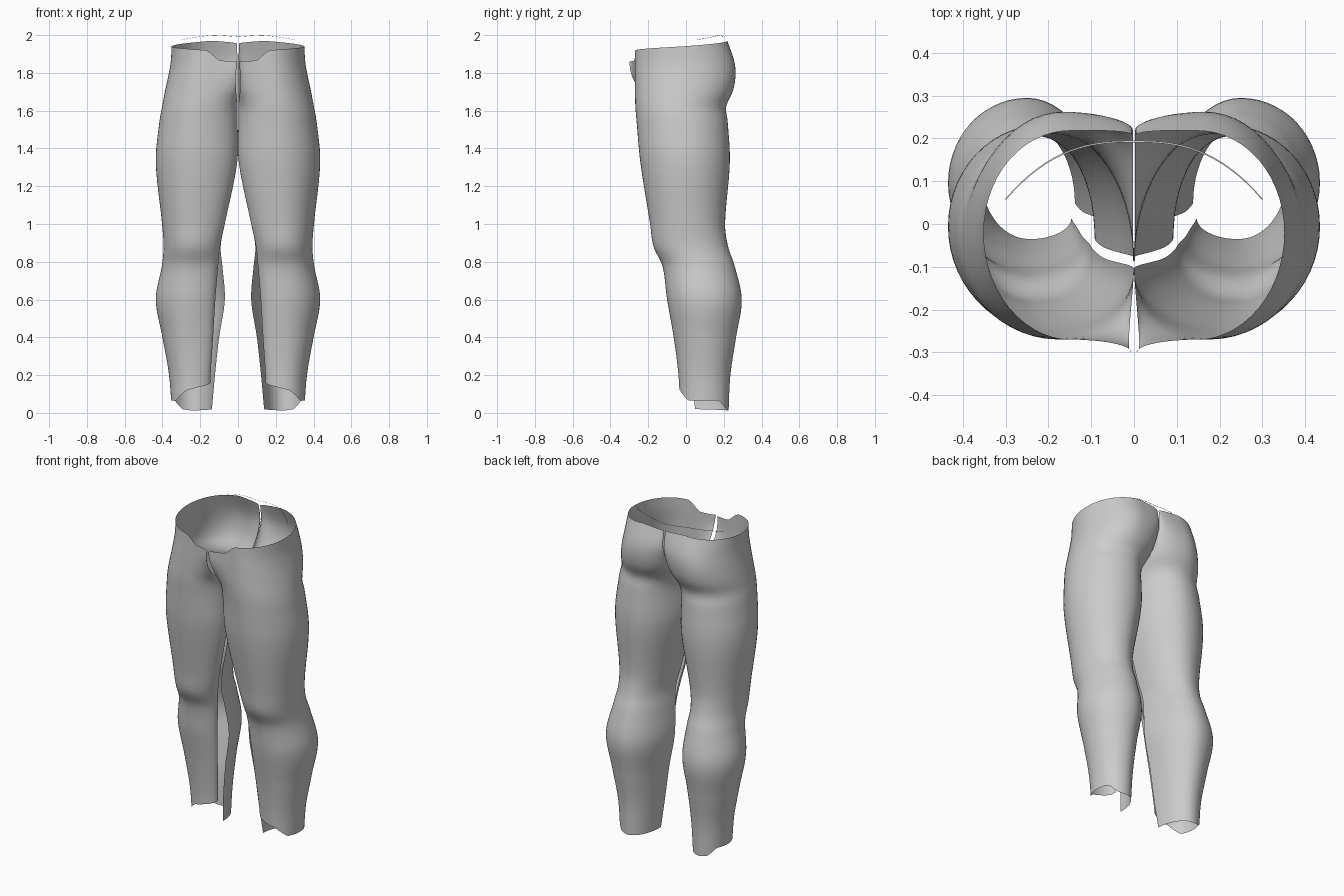
import bpy, math

if "Cube" in bpy.data.objects:
    bpy.data.objects.remove(bpy.data.objects["Cube"])

cloth = bpy.data.materials.new("grey_cloth")
cloth.diffuse_color = (0.6, 0.6, 0.6, 1)
cloth.use_nodes = True
cloth.node_tree.nodes["Principled BSDF"].inputs["Base Color"].default_value = cloth.diffuse_color

# Leg sections: z, inner x back, inner x front, middle x, outer x,
#               front y, back y, front seam y, back seam y
SECTIONS = [
    (0.00, .140, .150, .245, .350, -.03, .225, .03, .05),
    (0.20, .122, .145, .245, .365, -.04, .235, .01, .03),
    (0.40, .100, .132, .250, .400, -.065, .265, -.01, .02),
    (0.60, .070, .120, .250, .435, -.10, .295, -.03, .01),
    (0.78, .083, .105, .245, .403, -.125, .257, -.045, -.015),
    (0.88, .092, .095, .240, .394, -.172, .223, -.06, -.035),
    (1.00, .070, .070, .235, .402, -.19, .207, -.08, -.055),
    (1.33, .004, .004, .215, .435, -.242, .232, -.10, -.075),
    (1.55, .002, .002, .200, .415, -.262, .220, -.12, -.08),
    (1.62, .002, .002, .190, .402, -.268, .212, -.14, .00),
    (1.70, .002, .010, .180, .387, -.27, .247, -.235, .13),
    (1.78, .002, .012, .170, .370, -.27, .262, -.285, .19),
    (1.86, .003, .006, .155, .356, -.27, .256, -.300, .22),
    (1.98, .006, .005, .140, .350, -.27, .215, -.300, .205),
]
# Height of the waist and the hem around the leg (-1 front seam, 0 outside, 1 back seam)
WAIST = [(-1, 1.86), (-.62, 1.865), (-.47, 1.92), (0, 1.94), (.5, 1.97), (1, 1.955)]
HEM = [(-1, .16), (-.6, .135), (-.42, .12), (-.22, .065), (.2, .065), (.34, .02), (.5, .012), (1, .02)]


def linear(table, s):
    for (a, va), (b, vb) in zip(table, table[1:]):
        if s <= b:
            return va + (vb - va) * (s - a) / (b - a)
    return table[-1][1]


def section(z):
    """Smoothly interpolated section at height z."""
    n = len(SECTIONS)
    i = max(k for k in range(n - 1) if SECTIONS[k][0] <= z or k == 0)
    p = [SECTIONS[min(max(k, 0), n - 1)] for k in range(i - 1, i + 3)]
    h = p[2][0] - p[1][0]
    u = (z - p[1][0]) / h
    out = []
    for c in range(1, 9):
        m1 = (p[2][c] - p[0][c]) / (p[2][0] - p[0][0]) * h
        m2 = (p[3][c] - p[1][c]) / (p[3][0] - p[1][0]) * h
        out.append((2*u**3 - 3*u**2 + 1) * p[1][c] + (u**3 - 2*u**2 + u) * m1
                   + (3*u**2 - 2*u**3) * p[2][c] + (u**3 - u**2) * m2)
    return out


def leg_point(s, v):
    low, high = linear(HEM, s), linear(WAIST, s)
    z = low + (high - low) * v
    xib, xif, cx, xo, yf, yb, yef, yeb = section(z)
    a = abs(s) * math.pi
    y_end = yf if s < 0 else yb
    if abs(s) <= .5:                       # outer half of the leg
        mid = (yf + yb) / 2
        x, y = cx + (xo - cx) * math.cos(a), mid + (y_end - mid) * math.sin(a)
    else:                                  # inner half, ending at the seam
        xi, seam = (xif, yef) if s < 0 else (xib, yeb)
        x, y = cx + (cx - xi) * math.cos(a), seam + (y_end - seam) * math.sin(a)
    return x, y, z


def grid_object(name, point, cols, rows):
    verts = [point(c, r) for r in range(rows + 1) for c in range(cols + 1)]
    w = cols + 1
    faces = [(r*w + c, r*w + c + 1, (r+1)*w + c + 1, (r+1)*w + c)
             for r in range(rows) for c in range(cols)]
    mesh = bpy.data.meshes.new(name)
    mesh.from_pydata(verts, [], faces)
    mesh.materials.append(cloth)
    ob = bpy.data.objects.new(name, mesh)
    bpy.context.collection.objects.link(ob)
    for poly in mesh.polygons:
        poly.use_smooth = True
    return ob


# Trouser half, mirrored to make both legs
COLS, ROWS = 56, 80
legs = grid_object("trouser_legs", lambda c, r: leg_point(2*c/COLS - 1, r/ROWS), COLS, ROWS)
mirror = legs.modifiers.new("Mirror", 'MIRROR')
mirror.use_mirror_merge = False


# Thin band floating over the back of the waist
def band_point(c, r):
    x = -0.3 + 0.6 * c / 32
    y = 0.195 - 0.135 * abs(x / 0.3) ** 2.6
    z = 1.99 + 0.009 * math.sin(min(abs(x) / 0.15, 1) * math.pi / 2) - 0.024 * max(0, (abs(x) - .13) / .17) ** 1.3
    return x, y - 0.004 * r, z + 0.001 * r


grid_object("waist_band", band_point, 32, 1)
